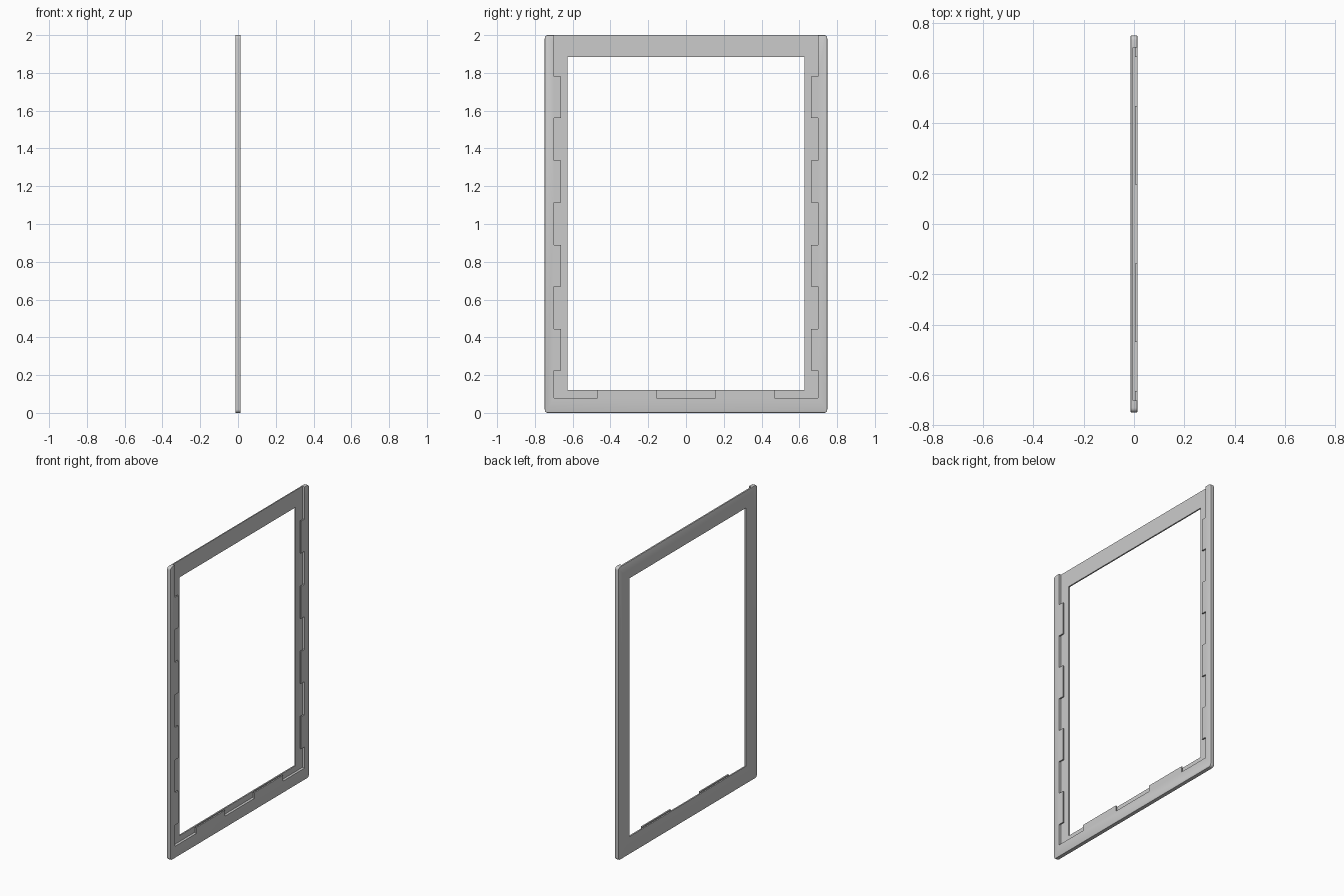
import bpy, bmesh, math

if "Cube" in bpy.data.objects:
    bpy.data.objects.remove(bpy.data.objects["Cube"], do_unlink=True)

W, H, T = 0.748, 2.0, 0.0135         # half width, height, half thickness
SLOT_Y, SLOT_Z = 0.70, 0.08          # edges of the panel slot
BACK_X, FRONT_X = -0.004, 0.004      # slot depth limits

grey = bpy.data.materials.new("frame_grey")
grey.use_nodes = True
colour = (0.6, 0.6, 0.6, 1)
grey.diffuse_color = colour
grey.node_tree.nodes["Principled BSDF"].inputs["Base Color"].default_value = colour


def prism(name, outline, x0, x1, edge=0):
    """Extrude a (y, z) outline from x0 to x1, with optional softened rims."""
    bm = bmesh.new()
    face = bm.faces.new([bm.verts.new((x0, y, z)) for y, z in outline])
    out = bmesh.ops.extrude_face_region(bm, geom=[face])
    for v in out["geom"]:
        if isinstance(v, bmesh.types.BMVert):
            v.co.x = x1
    bmesh.ops.recalc_face_normals(bm, faces=bm.faces)
    if edge:
        rims = [e for e in bm.edges if abs(e.verts[0].co.x - e.verts[1].co.x) < 1e-6]
        bmesh.ops.bevel(bm, geom=rims, offset=edge, segments=2, profile=0.5, affect='EDGES')
    mesh = bpy.data.meshes.new(name)
    bm.to_mesh(mesh)
    bm.free()
    mesh.materials.append(grey)
    obj = bpy.data.objects.new(name, mesh)
    bpy.context.collection.objects.link(obj)
    return obj


def rect(y, z0, z1):
    return [(-y, z0), (y, z0), (y, z1), (-y, z1)]


def rounded_rect(w, h, r, steps=5):
    pts = []
    for i, (y, z) in enumerate([(w - r, h - r), (r - w, h - r), (r - w, r), (w - r, r)]):
        for k in range(steps + 1):
            a = math.pi / 2 * (i + k / steps)
            pts.append((y + r * math.cos(a), z + r * math.sin(a)))
    return pts


def toothed_outline():
    """Front window outline, with retaining tabs on the sides and bottom."""
    side = [(SLOT_Y, SLOT_Z)]
    for i in range(4):
        z0 = 0.225 + 0.445 * i
        z1 = z0 + 0.22
        side += [(SLOT_Y, z0), (0.663, z0), (0.663, z1), (SLOT_Y, z1)]
    side.append((SLOT_Y, H + 0.1))
    bottom = [(0.157, SLOT_Z), (0.157, 0.12), (0.468, 0.12), (0.468, SLOT_Z)]
    half = bottom + side
    return half + [(-y, z) for y, z in reversed(half)]


# Solid frame body with softened outer corners
frame = prism("panel_frame", rounded_rect(W, H, 0.018), -T, T, 0.003)

# Opening, slot open at the top, and toothed front window
cutters = [
    prism("opening_cutter", rect(0.628, 0.12, 1.884), -0.1, 0.1),
    prism("slot_cutter", rect(SLOT_Y, SLOT_Z, H + 0.1), BACK_X, FRONT_X),
    prism("front_cutter", toothed_outline(), 0.0, 0.1),
]
bpy.context.view_layer.objects.active = frame
for cutter in cutters:
    cutter.hide_render = True
    mod = frame.modifiers.new(cutter.name, 'BOOLEAN')
    mod.operation = 'DIFFERENCE'
    mod.solver = 'EXACT'
    mod.object = cutter
    bpy.ops.object.modifier_apply(modifier=mod.name)
    bpy.data.objects.remove(cutter, do_unlink=True)

# Smooth the small outer rounding only
bpy.ops.object.select_all(action='DESELECT')
frame.select_set(True)
bpy.ops.object.shade_smooth_by_angle(angle=math.radians(30))
